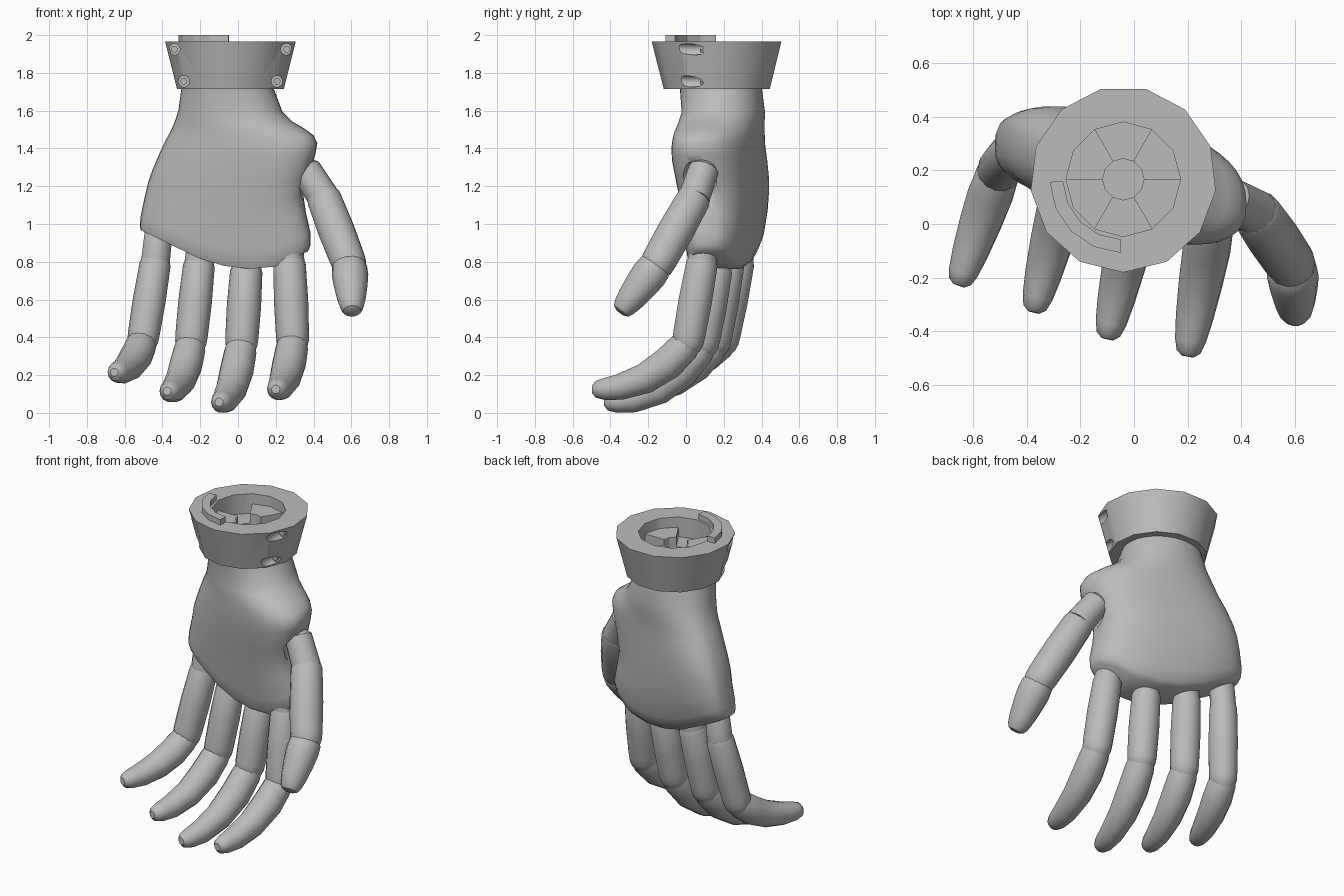
import bpy, bmesh
from math import sin, cos, pi, radians
from mathutils import Vector

if "Cube" in bpy.data.objects:
    bpy.data.objects.remove(bpy.data.objects["Cube"])

grey = bpy.data.materials.new("plain grey")
grey.use_nodes = True
grey.diffuse_color = (0.5, 0.5, 0.5, 1)
grey.node_tree.nodes["Principled BSDF"].inputs["Base Color"].default_value = (0.5, 0.5, 0.5, 1)


def loft(name, rings, smooth=None):
    """Skin a list of equal-length point rings and cap both ends."""
    bm = bmesh.new()
    loops = [[bm.verts.new(p) for p in ring] for ring in rings]
    n = len(loops[0])
    for a, b in zip(loops, loops[1:]):
        for i in range(n):
            bm.faces.new((a[i], a[(i + 1) % n], b[(i + 1) % n], b[i]))
    caps = [bm.faces.new(loops[0]), bm.faces.new(loops[-1])]
    bmesh.ops.triangulate(bm, faces=caps)
    bmesh.ops.recalc_face_normals(bm, faces=bm.faces)
    mesh = bpy.data.meshes.new(name)
    bm.to_mesh(mesh)
    bm.free()
    obj = bpy.data.objects.new(name, mesh)
    bpy.context.collection.objects.link(obj)
    mesh.materials.append(grey)
    if smooth:
        shade(obj, smooth)
    return obj


def activate(obj):
    bpy.ops.object.select_all(action='DESELECT')
    obj.select_set(True)
    bpy.context.view_layer.objects.active = obj


def shade(obj, angle):
    activate(obj)
    bpy.ops.object.shade_smooth_by_angle(angle=radians(angle))


def cut(obj, cutter):
    """Subtract a cutter and throw it away."""
    activate(obj)
    mod = obj.modifiers.new("cut", 'BOOLEAN')
    mod.operation, mod.solver, mod.object = 'DIFFERENCE', 'EXACT', cutter
    bpy.ops.object.modifier_apply(modifier=mod.name)
    bpy.data.objects.remove(cutter)


def tube(name, points, radii, sides=14, smooth=35):
    """Round limb along a path."""
    pts = [Vector(p) for p in points]
    rings = []
    for i, p in enumerate(pts):
        d = (pts[min(i + 1, len(pts) - 1)] - pts[max(i - 1, 0)]).normalized()
        u = Vector((1, 0, 0))
        u = (u - d * u.dot(d)).normalized()
        v = d.cross(u)
        rings.append([p + radii[i] * (u * cos(2 * pi * k / sides) + v * sin(2 * pi * k / sides))
                      for k in range(sides)])
    return loft(name, rings, smooth)


def arc(r0, r1, a0, a1, z, steps):
    """Flat sector outline around the wrist axis, angles in degrees."""
    angles = [radians(a0 + (a1 - a0) * i / steps) for i in range(steps + 1)]
    path = [(r1, a) for a in angles] + [(r0, a) for a in reversed(angles)]
    return [(CX + r * cos(a), CY + r * sin(a), z) for r, a in path]


def circle(r, z, n, start=0.0):
    return [(CX + r * cos(start + 2 * pi * i / n), CY + r * sin(start + 2 * pi * i / n), z)
            for i in range(n)]


# Wrist cuff: cone with a socket and four bolt holes
CX, CY = -0.04, 0.167
cuff = loft("wrist_cuff", [circle(0.285, 1.715, 13, -pi / 2), circle(0.348, 1.965, 13, -pi / 2)])
cut(cuff, loft("socket_cutter", [circle(0.214, 1.78, 12), circle(0.214, 2.1, 12)]))
for side in (-1, 1):
    for off, z in ((0.297, 1.925), (0.247, 1.755)):
        x = CX + side * off
        cut(cuff, tube("bolt_cutter", [(x, -0.25, z), (x, 0.09, z)], [0.03, 0.03], 16, None))
        tube("cuff_bolt", [(x, 0.075, z), (x, 0.1, z)], [0.019, 0.019], 6, None)
shade(cuff, 35)

# Stepped sectors inside the socket, and the raised locking tab
for i in range(6):
    top = 1.9 if i % 2 else 1.84
    loft("socket_sector", [arc(0.077, 0.216, 60 * i, 60 * i + 60, z, 2) for z in (1.77, top)])
loft("locking_tab", [arc(0.225, 0.275, 182, 268, z, 4) for z in (1.955, 2.0)])

# Palm: t down the hand, left/right x, left/right centre y, half thickness, squareness
palm_levels = [
    (0.00, -0.30, 0.19, 0.185, 0.185, 0.217, 1.0),
    (0.13, -0.315, 0.235, 0.215, 0.18, 0.22, 0.93),
    (0.19, -0.33, 0.285, 0.235, 0.14, 0.222, 0.89),
    (0.24, -0.345, 0.35, 0.25, 0.105, 0.222, 0.86),
    (0.29, -0.365, 0.40, 0.26, 0.085, 0.22, 0.84),
    (0.34, -0.385, 0.42, 0.268, 0.075, 0.218, 0.82),
    (0.41, -0.41, 0.41, 0.28, 0.075, 0.215, 0.79),
    (0.54, -0.45, 0.37, 0.295, 0.095, 0.205, 0.74),
    (0.64, -0.475, 0.345, 0.30, 0.11, 0.196, 0.72),
    (0.76, -0.495, 0.36, 0.305, 0.115, 0.182, 0.7),
    (0.90, -0.515, 0.385, 0.30, 0.115, 0.164, 0.65),
    (0.97, -0.52, 0.385, 0.292, 0.11, 0.145, 0.65),
    (1.00, -0.515, 0.37, 0.282, 0.105, 0.122, 0.65),
]
hem = [(-0.53, 0.975), (-0.2, 0.815), (0.0, 0.757), (0.2, 0.775), (0.4, 0.87)]


def hem_height(x):
    for (x0, z0), (x1, z1) in zip(hem, hem[1:]):
        if x <= x1:
            return z0 + (z1 - z0) * (x - x0) / (x1 - x0)
    return hem[-1][1]


def power(c, e):
    return abs(c) ** e * (1 if c >= 0 else -1)


def palm_ring(t, xl, xr, yl, yr, thick, e, n=40):
    ring = []
    for i in range(n):
        u, v = power(cos(2 * pi * i / n), e), power(sin(2 * pi * i / n), e)
        w = (u + 1) / 2
        x = xl + (xr - xl) * w
        ring.append((x, yl + (yr - yl) * w + thick * v, 1.715 - t * (1.715 - hem_height(x))))
    return ring


palm = loft("palm", [palm_ring(*level) for level in palm_levels])
cut(palm, tube("thumb_cutter", [(0.37, 0.085, 1.31), (0.395, 0.075, 1.26), (0.48, 0.03, 1.12), (0.64, -0.19, 0.72)],
               [0.07, 0.108, 0.118, 0.12], 24, None))
shade(palm, 45)


# Digits: knuckle stub, straight middle segment with a rounded joint, curved end segment
def digit(name, root, base, joint, tip, size, dip=None):
    root, base, joint, tip = map(Vector, (root, base, joint, tip))
    tube(name + "_knuckle", [root, root.lerp(base, 0.15), base.lerp(joint, 0.04)],
         [0.05 * size, 0.074 * size, 0.078 * size])
    tube(name + "_middle", [base.lerp(joint, f) for f in (0, 0.05, 0.5, 0.9, 1, 1.08, 1.14)],
         [s * size for s in (0.076, 0.084, 0.089, 0.086, 0.083, 0.072, 0.05)])
    bend = joint.lerp(tip, 0.4)
    if dip is not None:
        bend.z = tip.z - dip
    steps = (0, 0.06, 0.25, 0.5, 0.75, 0.9, 0.97, 1)
    curve = [joint * (1 - f) ** 2 + bend * 2 * f * (1 - f) + tip * f * f for f in steps]
    tube(name + "_end", curve,
         [s * size for s in (0.075, 0.084, 0.088, 0.081, 0.069, 0.057, 0.044, 0.022)])


digit("index_finger", (0.265, 0.1, 0.97), (0.272, 0.088, 0.81), (0.29, 0.01, 0.375), (0.2, -0.495, 0.125), 1.02, 0.01)
digit("middle_finger", (0.055, 0.18, 0.95), (0.045, 0.165, 0.77), (0.018, 0.09, 0.36), (-0.1, -0.43, 0.057), 1.02, 0.015)
digit("ring_finger", (-0.185, 0.24, 0.97), (-0.205, 0.23, 0.8), (-0.25, 0.155, 0.37), (-0.375, -0.33, 0.115), 1.0, 0.02)
digit("little_finger", (-0.41, 0.29, 1.05), (-0.435, 0.285, 0.81), (-0.505, 0.2, 0.38), (-0.655, -0.23, 0.215), 0.98, 0.01)
digit("thumb", (0.345, 0.1, 1.31), (0.45, 0.05, 1.15), (0.59, -0.155, 0.785), (0.605, -0.35, 0.53), 1.1)
